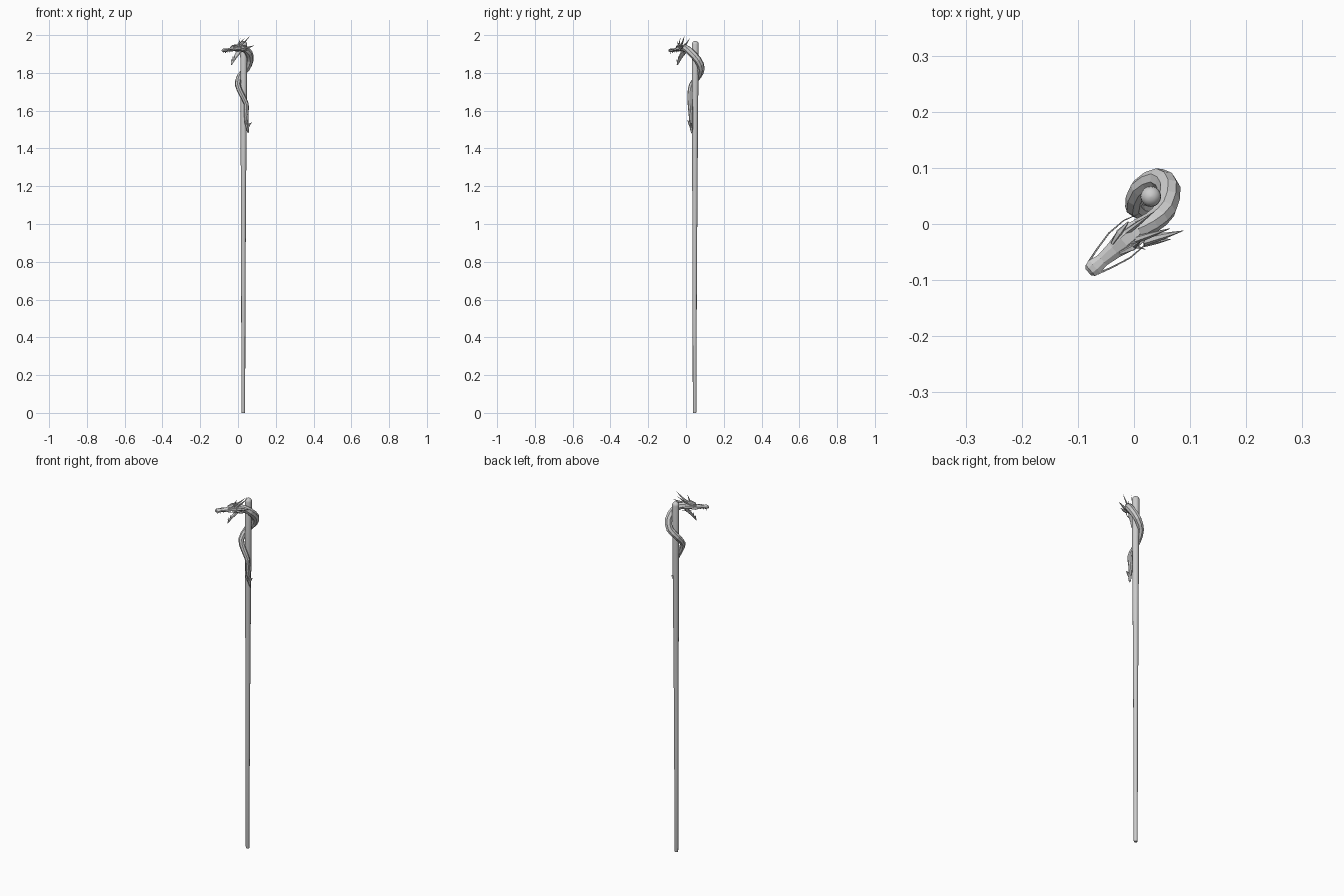
import bpy, bmesh, math
from mathutils import Vector

V = Vector


def make(name, bm):
    bmesh.ops.recalc_face_normals(bm, faces=bm.faces)
    me = bpy.data.meshes.new(name)
    bm.to_mesh(me)
    bm.free()
    ob = bpy.data.objects.new(name, me)
    bpy.context.collection.objects.link(ob)
    return ob


def loft(bm, rings):
    rows = [[bm.verts.new(p) for p in r] for r in rings]
    n = len(rows[0])
    for a, b in zip(rows, rows[1:]):
        for i in range(n):
            bm.faces.new((a[i], a[(i + 1) % n], b[(i + 1) % n], b[i]))
    bm.faces.new(rows[0])
    bm.faces.new(rows[-1])


def tube(bm, pts, sides):
    """Round tube through (x, y, z, radius) points."""
    P = [V(p[:3]) for p in pts]
    rings, up = [], None
    for i, p in enumerate(P):
        t = (P[min(i + 1, len(P) - 1)] - P[max(i - 1, 0)]).normalized()
        if up is None:
            up = V((0, 1, 0)) if abs(t.y) < 0.9 else V((1, 0, 0))
        up = (up - t * up.dot(t)).normalized()
        w = t.cross(up)
        rings.append([p + pts[i][3] * (up * math.cos(a) + w * math.sin(a))
                      for a in (2 * math.pi * k / sides for k in range(sides))])
    loft(bm, rings)


def smooth_path(pts, steps):
    """Catmull-Rom subdivision of a 4-component path."""
    Q = [V(p) for p in pts]
    out = []
    for i in range(len(Q) - 1):
        a, b, c, d = Q[max(i - 1, 0)], Q[i], Q[i + 1], Q[min(i + 2, len(Q) - 1)]
        for k in range(steps):
            t = k / steps
            out.append(0.5 * (2 * b + (c - a) * t + (2 * a - 5 * b + 4 * c - d) * t * t
                              + (3 * b - a - 3 * c + d) * t ** 3))
    return out + [Q[-1]]


# Tapered staff with a rounded top
bm = bmesh.new()
staff = [(.028, .046, 0, .008), (.028, .046, .008, .010), (.028, .046, .6, .011),
         (.029, .047, 1.2, .014), (.03, .048, 1.7, .017), (.03, .049, 1.95, .0185)]
staff += [(.03, .049, 1.95 + .019 * math.sin(a), .0185 * math.cos(a) + .0003)
          for a in (.4, .8, 1.2, 1.57)]
tube(bm, staff, 16)
ob = make("staff", bm)
for p in ob.data.polygons:
    p.use_smooth = True
ob.data.set_sharp_from_angle(angle=math.radians(35))

# Coiled serpent body
bm = bmesh.new()
body = [(.051, .032, 1.485, .003), (.048, .028, 1.53, .009), (.043, .026, 1.58, .012),
        (.044, .022, 1.635, .013), (.020, .022, 1.685, .014), (-.001, .030, 1.735, .015),
        (.010, .064, 1.782, .017), (.044, .081, 1.822, .019), (.063, .063, 1.868, .020),
        (.056, .026, 1.908, .020), (.032, .003, 1.928, .019), (.008, -.009, 1.930, .019)]
tube(bm, smooth_path(body, 2), 8)
make("body", bm)

# Head frame: forward, side, up
O = V((.012, -.006, 1.928))
F = V((-.76, -.65, 0)).normalized()
S = V((.65, -.76, 0)).normalized()
U = V((0, 0, 1))


def at(u, s, z):
    return O + F * u + S * s + U * z


def section(u, z, w, h):
    return [at(u, w * math.cos(a), z + h * math.sin(a))
            for a in (math.pi * (k + .5) / 4 for k in range(8))]


# Skull and snout with flared nose
bm = bmesh.new()
loft(bm, [section(*r) for r in [(-.005, 0, .017, .018), (.018, .002, .024, .018),
     (.04, .002, .023, .015), (.062, -.004, .017, .011), (.09, -.008, .013, .008),
     (.108, -.008, .016, .010), (.118, -.009, .014, .009), (.123, -.011, .008, .004)]])
make("head", bm)

# Open lower jaw
bm = bmesh.new()
loft(bm, [section(*r) for r in [(.002, -.010, .016, .014), (.02, -.028, .018, .012),
     (.036, -.046, .013, .009), (.052, -.067, .010, .008), (.061, -.083, .005, .004)]])
make("lower_jaw", bm)

# Teeth, brow ridges and whiskers, mirrored across the head
bm = bmesh.new()
bw = bmesh.new()
bb = bmesh.new()
for m in (-1, 1):
    for u, z, dz in [(.11, -.014, -.014), (.095, -.013, -.01), (.08, -.012, -.008),
                     (.056, -.068, .014), (.045, -.052, .011)]:
        tube(bm, [(*at(u, m * .008, z), .0025), (*at(u, m * .008, z + dz), .0003)], 5)
    tube(bb, [(*at(.058, m * .011, .008), .003), (*at(.035, m * .018, .015), .006),
              (*at(.01, m * .022, .022), .001)], 5)
    tube(bw, [(*at(.112, m * .013, -.008), .002), (*at(.085, m * .021, -.004), .0017),
              (*at(.05, m * .029, -.008), .0015), (*at(.015, m * .029, -.012), .0012),
              (*at(-.015, m * .02, -.016), .0006)], 5)
make("teeth", bm)
make("brow_ridges", bb)
make("whiskers", bw)

# Swept horns and cheek spikes
bm = bmesh.new()
for base, tip, r in [((.025, -.010, .012), (.036, .022, 1.985), .006),
                     ((.020, .012, .012), (.064, -.008, 1.995), .007),
                     ((.032, .018, .012), (.012, -.030, 1.985), .005),
                     ((.012, .022, .004), (.088, -.012, 1.945), .009),
                     ((.014, .024, -.006), (.066, -.027, 1.925), .008),
                     ((.034, .012, .012), (.020, -.045, 1.970), .004)]:
    a, b = at(*base), V(tip)
    c = (a + b) / 2 - U * .004
    tube(bm, [(*a, r), (*c, r * .65), (*b, .0004)], 6)
make("horns", bm)

# Tail fin spikes
bm = bmesh.new()
for tip in [(.073, .026, 1.537), (.031, .018, 1.548), (.050, .008, 1.552), (.056, .030, 1.478)]:
    tube(bm, [(.050, .028, 1.512, .008), (*((V(tip) + V((.05, .026, 1.52))) / 2), .006),
              (*tip, .0006)], 6)
make("tail_fins", bm)
